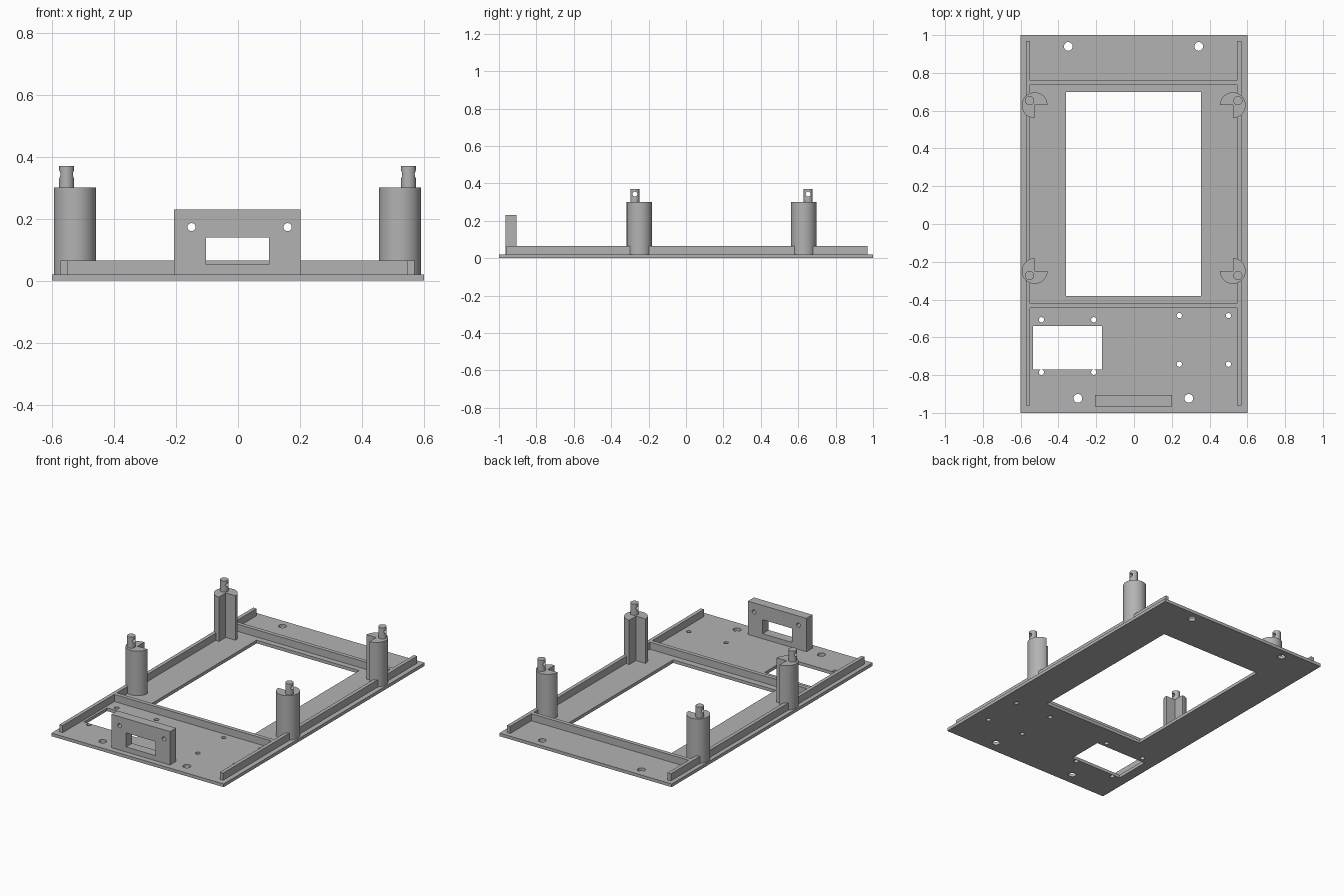
import bpy, bmesh, math
from mathutils import Matrix, Vector

if "Cube" in bpy.data.objects:
    bpy.data.objects.remove(bpy.data.objects["Cube"])

grey = bpy.data.materials.new("light_grey")
grey.diffuse_color = (0.45, 0.45, 0.45, 1)
grey.use_nodes = True
grey.node_tree.nodes["Principled BSDF"].inputs["Base Color"].default_value = grey.diffuse_color

BASE_TOP = 0.02
RIB_TOP = 0.065


def add_box(bm, x0, x1, y0, y1, z0, z1):
    size = Vector((x1 - x0, y1 - y0, z1 - z0))
    mid = Vector((x0 + x1, y0 + y1, z0 + z1)) / 2
    m = Matrix.Translation(mid) @ Matrix.Diagonal(size.to_4d())
    bmesh.ops.create_cube(bm, size=1, matrix=m)


def add_rod(bm, centre, r, length, axis="Z", sides=32):
    rot = {"Z": Matrix.Identity(4),
           "X": Matrix.Rotation(math.pi / 2, 4, "Y"),
           "Y": Matrix.Rotation(math.pi / 2, 4, "X")}[axis]
    bmesh.ops.create_cone(bm, cap_ends=True, segments=sides, radius1=r, radius2=r,
                          depth=length, matrix=Matrix.Translation(centre) @ rot)


def make(name, bm, smooth=False):
    mesh = bpy.data.meshes.new(name)
    bmesh.ops.recalc_face_normals(bm, faces=bm.faces)
    bm.to_mesh(mesh)
    bm.free()
    mesh.materials.append(grey)
    ob = bpy.data.objects.new(name, mesh)
    bpy.context.collection.objects.link(ob)
    if smooth:
        smooth_part(ob)
    return ob


def activate(ob):
    bpy.ops.object.select_all(action="DESELECT")
    ob.select_set(True)
    bpy.context.view_layer.objects.active = ob


def smooth_part(ob):
    activate(ob)
    bpy.ops.object.shade_smooth_by_angle(angle=math.radians(30))


def cut(ob, cutter_bm):
    cutter = make("cutter", cutter_bm)
    cutter.hide_render = True
    mod = ob.modifiers.new("cut", "BOOLEAN")
    mod.operation = "DIFFERENCE"
    mod.solver = "EXACT"
    mod.object = cutter
    activate(ob)
    bpy.ops.object.modifier_apply(modifier=mod.name)
    bpy.data.objects.remove(cutter)
    smooth_part(ob)


# Base plate with two openings and screw holes
bm = bmesh.new()
add_box(bm, -0.6, 0.6, -1, 1, 0, BASE_TOP)
plate = make("base_plate", bm)
bm = bmesh.new()
add_box(bm, -0.36, 0.355, -0.38, 0.70, -0.1, 0.1)
add_box(bm, -0.535, -0.17, -0.77, -0.54, -0.1, 0.1)
for x, y in ((-0.348, 0.94), (0.343, 0.94), (-0.297, -0.923), (0.29, -0.923)):
    add_rod(bm, (x, y, 0), 0.023, 0.2)
for xs, ys in (((-0.49, -0.213), (-0.507, -0.785)), ((0.24, 0.50), (-0.485, -0.742))):
    for x in xs:
        for y in ys:
            add_rod(bm, (x, y, 0), 0.014, 0.2)
cut(plate, bm)

# Stiffening ribs: two along the sides, two across
for name, box in (("left_rib", (-0.573, -0.55, -0.96, 0.97)),
                  ("right_rib", (0.546, 0.569, -0.96, 0.97)),
                  ("back_rib", (-0.55, 0.546, 0.735, 0.76)),
                  ("front_rib", (-0.55, 0.546, -0.445, -0.42))):
    bm = bmesh.new()
    add_box(bm, *box, BASE_TOP, RIB_TOP)
    make(name, bm)

# Upright connector panel with a window and two screw holes
bm = bmesh.new()
add_box(bm, -0.206, 0.202, -0.965, -0.905, BASE_TOP, 0.23)
panel = make("connector_panel", bm)
bm = bmesh.new()
add_box(bm, -0.104, 0.10, -1.1, -0.8, 0.052, 0.14)
for x in (-0.15, 0.16):
    add_rod(bm, (x, -0.935, 0.173), 0.013, 0.2, "Y")
cut(panel, bm)

# Corner posts: three-quarter columns open towards the middle, each with a drilled pin
for side, cx, sx in (("left", -0.526, -1), ("right", 0.523, 1)):
    for end, cy, sy in (("front", -0.249, -1), ("back", 0.629, 1)):
        bm = bmesh.new()
        start = math.atan2(-sy, -sx)
        turn = 1 if sx == sy else -1
        pts = [(cx, cy)]
        for i in range(37):
            a = start + turn * (math.pi / 4 + 1.5 * math.pi * i / 36)
            pts.append((cx + 0.068 * math.cos(a), cy + 0.068 * math.sin(a)))
        face = bm.faces.new([bm.verts.new((x, y, BASE_TOP)) for x, y in pts])
        top = bmesh.ops.extrude_face_region(bm, geom=[face])["geom"]
        bmesh.ops.translate(bm, vec=(0, 0, 0.30 - BASE_TOP),
                            verts=[v for v in top if isinstance(v, bmesh.types.BMVert)])
        make(f"{end}_{side}_post", bm, smooth=True)

        px, py = cx + sx * 0.027, cy + sy * 0.024
        bm = bmesh.new()
        add_rod(bm, (px, py, 0.335), 0.024, 0.07)
        pin = make(f"{end}_{side}_pin", bm)
        bm = bmesh.new()
        add_rod(bm, (px, py, 0.343), 0.013, 0.1, "X", 24)
        cut(pin, bm)
